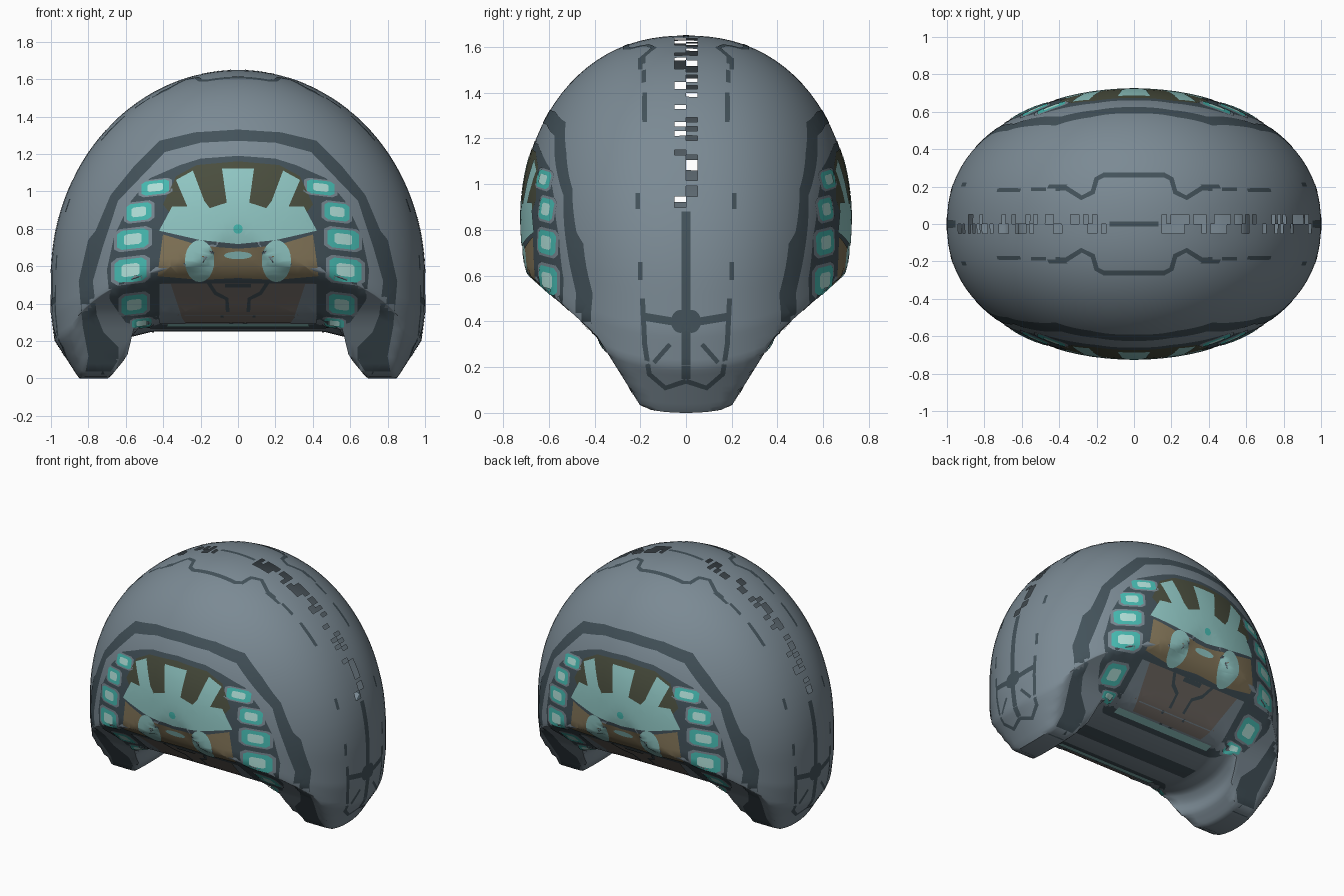
import bpy, bmesh, math, random
from mathutils import Vector
from mathutils.bvhtree import BVHTree

random.seed(4)
cube = bpy.data.objects.get("Cube")
if cube:
    bpy.data.objects.remove(cube)


def material(name, code):
    """Flat material from an sRGB hex code."""
    srgb = [int(code[i:i + 2], 16) / 255 for i in (0, 2, 4)]
    rgba = [((c + 0.055) / 1.055) ** 2.4 for c in srgb] + [1]
    mat = bpy.data.materials.new(name)
    mat.use_nodes = True
    mat.diffuse_color = rgba
    mat.node_tree.nodes["Principled BSDF"].inputs["Base Color"].default_value = rgba
    return mat


GREY = material("slate grey", "7B8A94")
DARK = material("dark slate", "43525A")
TEAL = material("soft teal", "92C9C6")
BRIGHT = material("bright teal", "48BDB4")
PALE = material("pale mint", "B4E4DD")
OLIVE = material("dark olive", "4B4F3F")
TAN = material("tan", "85775A")
BROWN = material("dull brown", "776F69")

DEPTH, MID = 0.72, 0.85


def resample(path, count):
    """Evenly spaced points along a polyline."""
    pts = [Vector(p) for p in path]
    lengths = [(b - a).length for a, b in zip(pts, pts[1:])]
    step, out, seg, start = sum(lengths) / count, [], 0, 0.0
    for i in range(count + 1):
        d = i * step
        while seg < len(lengths) - 1 and d > start + lengths[seg]:
            start += lengths[seg]
            seg += 1
        out.append(pts[seg].lerp(pts[seg + 1], min(1, (d - start) / lengths[seg])))
    return out


# Body: arch outline swept into a rounded lens, cut off at the feet
dome = [(math.sin(a * math.pi / 60), 0.55 + 1.1 * math.cos(a * math.pi / 60)) for a in range(31)]
leg = [(1, 0.35), (0.98, 0.2), (0.94, 0.14), (0.85, 0), (0.69, 0), (0.62, 0.085),
       (0.62, 0.16), (0.58, 0.22), (0.46, 0.25), (0, 0.25)]
half = resample(dome + leg, 130)
loop = half + [Vector((-p.x, p.y)) for p in half[-2:0:-1]]


def lowest(y):
    """Height of the sloping foot cut at a given depth."""
    y = abs(y)
    return max(0, min(1.6 * (y - 0.18), 0.33 + 0.9 * (y - 0.38)))


bm = bmesh.new()
rings, SLICES = [], 44
for i in range(SLICES + 1):
    y = DEPTH * math.sin(math.pi * (i / SLICES - 0.5))
    r = math.sqrt(max(0, 1 - abs(y / DEPTH) ** 2.25))
    rings.append([bm.verts.new((p.x * r, y, max(MID + (p.y - MID) * r, lowest(y)))) for p in loop])
for a, b in zip(rings, rings[1:]):
    for j in range(len(loop)):
        k = (j + 1) % len(loop)
        bm.faces.new((a[j], a[k], b[k], b[j]))
bmesh.ops.remove_doubles(bm, verts=bm.verts, dist=0.0005)
bmesh.ops.recalc_face_normals(bm, faces=bm.faces)
surface = BVHTree.FromBMesh(bm)

# Ragged slits along the seam between the two halves
slits = []
for f in bm.faces:
    c = f.calc_center_median()
    if abs(c.y) < 0.05 and c.z > 0.9 and abs(c.x) > 0.15 and random.random() < 0.4:
        slits.append(f)
bmesh.ops.delete(bm, geom=slits, context="FACES")
mesh = bpy.data.meshes.new("body")
bm.to_mesh(mesh)
bm.free()
mesh.materials.append(GREY)
body = bpy.data.objects.new("body", mesh)
bpy.context.collection.objects.link(body)
bpy.context.view_layer.objects.active = body
body.select_set(True)
bpy.ops.object.shade_smooth_by_angle(angle=math.radians(40))

# Directions from which painted plates are laid on the body
VIEWS = {
    "front": (lambda u, v: Vector((u, -3, v)), Vector((0, 1, 0))),
    "side": (lambda u, v: Vector((3, u, v)), Vector((-1, 0, 0))),
    "top": (lambda u, v: Vector((u, v, 3)), Vector((0, 0, -1))),
    "below": (lambda u, v: Vector((u, v, -3)), Vector((0, 0, 1))),
}


def plate(name, polygons, mat, level=1, view="front"):
    """Thin painted plate on the surface, mirrored left-right and front-back."""
    place, ray = VIEWS[view]
    bm = bmesh.new()
    for poly in polygons:
        bm.faces.new([bm.verts.new((u, v, 0)) for u, v in poly])
    bmesh.ops.triangulate(bm, faces=bm.faces)
    for axis in (0, 1):
        normal = (1, 0, 0) if axis == 0 else (0, 1, 0)
        for n in range(-20, 45):
            geom = bm.verts[:] + bm.edges[:] + bm.faces[:]
            bmesh.ops.bisect_plane(bm, geom=geom, plane_co=Vector(normal) * n * 0.04,
                                   plane_no=normal, dist=1e-5)
    missed = []
    for v in bm.verts:
        hit, normal, _, _ = surface.ray_cast(place(v.co.x, v.co.y), ray)
        if hit is None:
            missed.append(v)
        else:
            v.co = hit + normal * 0.002 * level
    bmesh.ops.delete(bm, geom=missed, context="VERTS")
    for f in bm.faces:
        f.normal_update()
        if f.normal.dot(ray) > 0:
            f.normal_flip()
        f.smooth = True
    mesh = bpy.data.meshes.new(name)
    bm.to_mesh(mesh)
    bm.free()
    mesh.materials.append(mat)
    obj = bpy.data.objects.new(name, mesh)
    bpy.context.collection.objects.link(obj)
    mirror = obj.modifiers.new("mirror", "MIRROR")
    mirror.use_axis = (True, True, False)


def stroke(path, width):
    """Quads following a path."""
    pts = [Vector(p) for p in path]
    sides = []
    for i, p in enumerate(pts):
        t = (pts[min(i + 1, len(pts) - 1)] - pts[max(i - 1, 0)]).normalized()
        n = Vector((-t.y, t.x)) * width / 2
        sides.append((p + n, p - n))
    return [(a[0], b[0], b[1], a[1]) for a, b in zip(sides, sides[1:])]


def pane(x0, x1, z0, z1, scale):
    """Box with clipped corners."""
    cx, cz, w, h = (x0 + x1) / 2, (z0 + z1) / 2, (x1 - x0) / 2 * scale, (z1 - z0) / 2 * scale
    k = 0.7
    corners = [(1, k), (k, 1), (-k, 1), (-1, k), (-1, -k), (-k, -1), (k, -1), (1, -k)]
    return [(cx + w * a, cz + h * b - 0.12 * w * a) for a, b in corners]


def oval(cx, cz, w, h):
    return [(cx + w * math.cos(a * math.pi / 12), cz + h * math.sin(a * math.pi / 12)) for a in range(24)]


# Outer dark band running down onto the legs
outer = [(0, 1.33), (0.23, 1.315), (0.42, 1.27), (0.55, 1.14), (0.68, 0.98), (0.76, 0.79), (0.8, 0.74),
         (0.85, 0.52), (0.83, 0.28), (0.8, 0.12), (0.82, 0.01)]
inner = [(0.7, 0.01), (0.64, 0.1), (0.64, 0.17), (0.72, 0.25), (0.755, 0.34), (0.775, 0.52), (0.72, 0.71),
         (0.64, 0.95), (0.51, 1.085), (0.39, 1.21), (0.2, 1.26), (0, 1.27)]
plate("outer_band", [outer + inner], DARK)

# Dark face panel
plate("face_panel", [[(0, 1.19), (0.2, 1.175), (0.31, 1.14), (0.47, 1.07), (0.57, 0.95), (0.66, 0.765),
                      (0.7, 0.58), (0.685, 0.42), (0.6, 0.3), (0.47, 0.27), (0, 0.27)]], DARK)

# Side windows: frame, glass and bright centre
windows = [(0.36, 0.52, 0.98, 1.06), (0.455, 0.6, 0.84, 0.94), (0.47, 0.65, 0.69, 0.8),
           (0.48, 0.665, 0.515, 0.645), (0.48, 0.63, 0.345, 0.455), (0.46, 0.57, 0.275, 0.325)]
for name, mat, scale, level in (("window_frames", GREY, 1.12, 2), ("window_glass", BRIGHT, 0.92, 3),
                                ("window_centres", PALE, 0.52, 4)):
    plate(name, [pane(*w, scale) for w in windows], mat, level)

# Crown fan
plate("crown_back", [[(0, 1.16), (0.22, 1.14), (0.33, 1.08), (0.4, 0.93), (0.36, 0.88), (0, 0.88)]], OLIVE, 2)
plate("crown_fan", [[(0, 1.12), (0.085, 1.12), (0.06, 0.94), (0.15, 0.91), (0.18, 0.95), (0.24, 1.11),
                     (0.33, 1.06), (0.27, 0.92), (0.35, 0.92), (0.42, 0.79), (0.2, 0.74), (0, 0.72)]], TEAL, 3)
plate("crown_gem", [oval(0, 0.8, 0.025, 0.025)], BRIGHT, 4)

# Eye band, eyes and brow mark
plate("eye_band", [[(0, 0.695), (0.2, 0.71), (0.4, 0.77), (0.43, 0.55), (0.2, 0.53), (0, 0.54)]], TAN, 2)
plate("eyes", [oval(0.205, 0.63, 0.078, 0.11)], TEAL, 3)
plate("brow_mark", [oval(0, 0.66, 0.075, 0.02)], TEAL, 3)

# Lower panel, its trim and the beak lines
plate("lower_panel", [[(0, 0.51), (0.41, 0.51), (0.4, 0.3), (0, 0.3)]], BROWN, 2)
plate("lower_trim", [[(0, 0.295), (0.38, 0.295), (0.38, 0.28), (0, 0.28)]], TEAL, 2)
plate("panel_edge", [[(0.36, 0.51), (0.42, 0.51), (0.42, 0.3), (0.28, 0.3), (0.3, 0.33)]], GREY, 3)
plate("beak_lines", stroke([(0.16, 0.52), (0.12, 0.46), (0.06, 0.43), (0.055, 0.36)], 0.02)
      + stroke([(0, 0.5), (0.07, 0.5)], 0.02), DARK, 3)

# Underside stripe
plate("underside_stripe", [[(0, 0), (0.46, 0), (0.46, 0.06), (0, 0.06)]], DARK, 1, "below")

# Top hatch outline and dashes
plate("hatch_outline", stroke([(0, 0.262), (0.16, 0.262), (0.2, 0.24), (0.22, 0.17), (0.28, 0.14),
                               (0.36, 0.19), (0.42, 0.19)], 0.026)
      + stroke([(0.47, 0.185), (0.55, 0.185)], 0.02) + stroke([(0.62, 0.185), (0.72, 0.185)], 0.015)
      + [[(0, 0), (0.13, 0), (0.13, 0.012), (0, 0.012)]], DARK, 1, "top")

# Side markings: seam, rounded outline and short dashes
plate("side_outline", stroke([(0.19, 0.5), (0.18, 0.3), (0.16, 0.17), (0.09, 0.11), (0, 0.14)], 0.022)
      + stroke([(0.06, 0.4), (0.12, 0.41), (0.18, 0.42)], 0.035)
      + stroke([(0.07, 0.3), (0.14, 0.22)], 0.02)
      + [[(0, 0.15), (0.02, 0.15), (0.02, 0.88), (0, 0.88)], oval(0.025, 0.4, 0.04, 0.05)]
      + [stroke([(y, z), (y, z + h)], 0.02)[0]
         for y, z, h in ((0.2, 0.58, 0.08), (0.21, 0.89, 0.07), (0.18, 1.27, 0.13), (0.2, 1.5, 0.05))],
      DARK, 1, "side")
